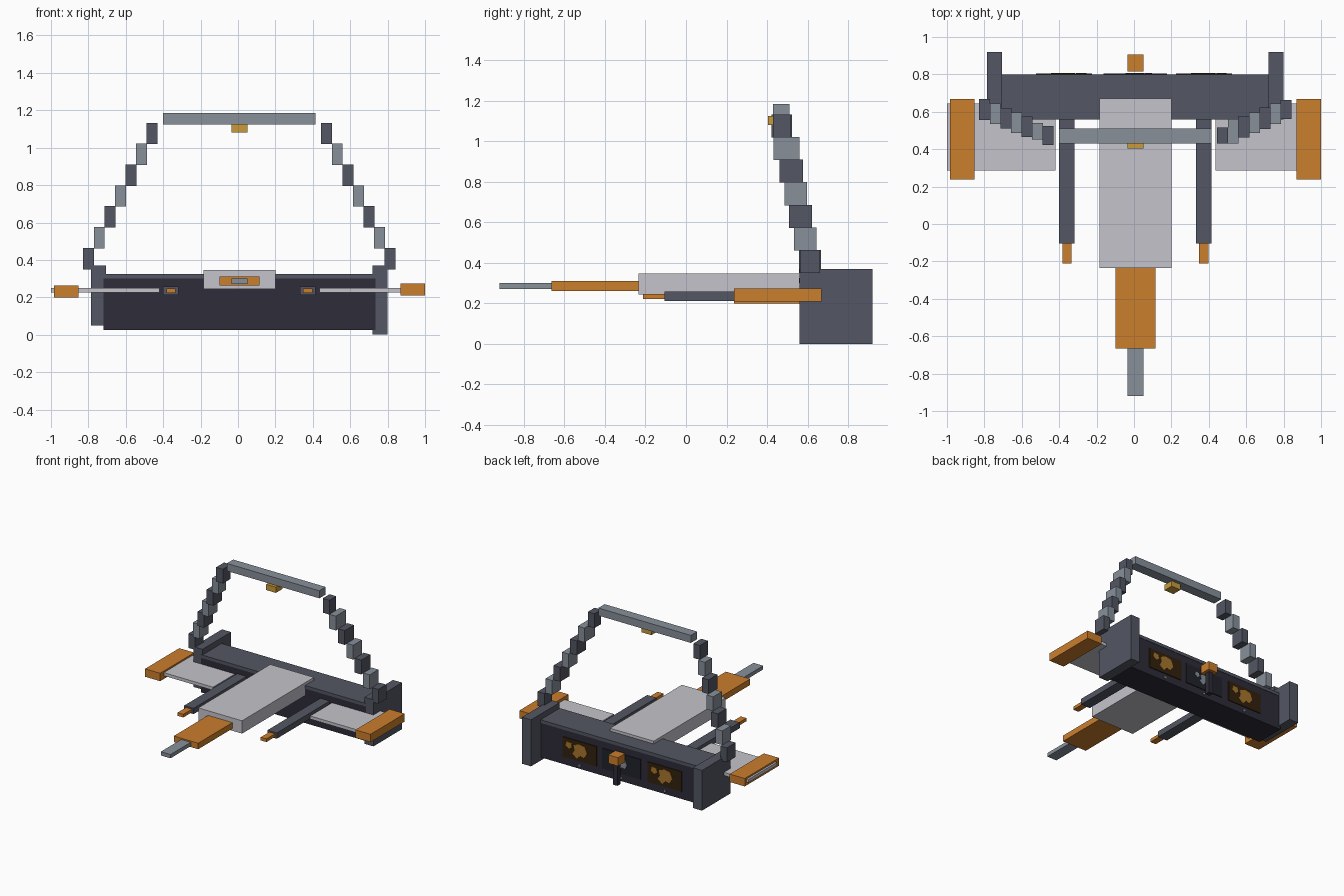
import bpy, bmesh
from mathutils import Matrix, Vector

if "Cube" in bpy.data.objects:
    bpy.data.objects.remove(bpy.data.objects["Cube"], do_unlink=True)

CX = 0.0075  # symmetry plane


def material(name, hex_code):
    rgb = [int(hex_code[i:i + 2], 16) / 255 for i in (0, 2, 4)]
    lin = [c / 12.92 if c <= 0.04045 else ((c + 0.055) / 1.055) ** 2.4 for c in rgb]
    m = bpy.data.materials.new(name)
    m.use_nodes = True
    m.diffuse_color = (*lin, 1)
    m.node_tree.nodes["Principled BSDF"].inputs["Base Color"].default_value = (*lin, 1)
    return m


slate = material("slate", "535763")
steel = material("steel", "87909a")
pale = material("pale_grey", "c4c4cb")
orange = material("orange", "cb7e2c")
navy = material("dark_navy", "2e2c38")
gold = material("gold", "c99b3c")
brown = material("screen_brown", "30200c")
black = material("screen_black", "20232c")
amber = material("screen_amber", "a8762a")


def finish(name, bm, mat):
    bmesh.ops.recalc_face_normals(bm, faces=bm.faces)
    mesh = bpy.data.meshes.new(name)
    bm.to_mesh(mesh)
    bm.free()
    mesh.materials.append(mat)
    ob = bpy.data.objects.new(name, mesh)
    bpy.context.collection.objects.link(ob)
    return ob


def box(name, x, y, z, mat):
    """Box from three (min, max) ranges."""
    lo, hi = (Vector(v) for v in zip(x, y, z))
    bm = bmesh.new()
    bmesh.ops.create_cube(bm, size=1, matrix=Matrix.Translation((lo + hi) / 2)
                          @ Matrix.Diagonal((*(hi - lo), 1)))
    return finish(name, bm, mat)


def sided(inner, outer, side):
    """x range on one side of the symmetry plane."""
    return sorted((CX + side * inner, CX + side * outer))


def patch(name, cx, cz, points, mat):
    """Thin flat shape on the back screen."""
    bm = bmesh.new()
    face = bm.faces.new([bm.verts.new((cx + px, 0.804, cz + pz)) for px, pz in points])
    ext = bmesh.ops.extrude_face_region(bm, geom=[face])
    bmesh.ops.translate(bm, vec=(0, 0.003, 0),
                        verts=[v for v in ext["geom"] if isinstance(v, bmesh.types.BMVert)])
    finish(name, bm, mat)


# Console body
box("console_body", (-0.72, 0.735), (0.56, 0.797), (0.025, 0.3), navy)
box("console_top", (-0.72, 0.735), (0.558, 0.8), (0.3, 0.325), slate)

# Centre deck and stepped nose
box("centre_deck", (-0.185, 0.2), (-0.235, 0.67), (0.245, 0.347), pale)
box("centre_nose", (-0.1, 0.115), (-0.665, -0.2), (0.262, 0.31), orange)
box("nose_tip", (-0.035, 0.05), (-0.92, -0.66), (0.27, 0.3), steel)

# Side parts
depths = {1: (.10, .11, .115, .11, .115, .13, .085),
          -1: (.11, .11, .11, .11, .11, .09, .10)}
for side, label in ((1, "left"), (-1, "right")):
    left = side > 0
    box(label + "_end_plate", sided(0.7125, 0.7925, side), (0.56, 0.92),
        (0 if left else 0.05, 0.37), slate)
    box(label + "_wing", sided(0.4275, 0.985 if left else 1.0075, side),
        (0.285, 0.645), (0.225, 0.25), pale)
    low = 0.21 if left else 0.2
    box(label + "_wing_pod", sided(0.86, 0.9925, side), (0.238, 0.668),
        (low, low + 0.063), orange)
    box(label + "_rail", sided(0.325, 0.4075, side), (-0.105, 0.58), (0.212, 0.258), slate)
    box(label + "_rail_tip", sided(0.341, 0.391, side), (-0.212, -0.1), (0.222, 0.247), orange)
    # Stepped arch leg in alternating colours
    for i, depth in enumerate(depths[side]):
        outer = 0.835 - 0.0565 * i
        cy, z = 0.612 - 0.0232 * i, 0.35 + 0.1115 * i
        box(f"{label}_arch_block_{i + 1}", sided(outer - 0.0585, outer, side),
            (cy - depth / 2, cy + depth / 2), (z, z + 0.114), steel if i % 2 else slate)

# Arch crossbar and lamp
box("arch_crossbar", (-0.4, 0.415), (0.43, 0.51), (1.125, 1.185), steel)
box("arch_lamp", (-0.035, 0.05), (0.405, 0.485), (1.08, 1.126), gold)

# Lever behind the console
box("lever_post", (-0.012, 0.027), (0.84, 0.88), (0.025, 0.2), navy)
box("lever_handle", (-0.035, 0.05), (0.815, 0.905), (0.198, 0.265), orange)

# Back screens with raised flat shapes
large = [(-.07, .0), (-.05, .05), (.0, .06), (.05, .04), (.04, .0), (.06, -.03),
         (.02, -.06), (-.01, -.03), (-.04, -.04)]
small = [(.07, .05), (.11, .055), (.12, .02), (.09, .0), (.065, .02)]
for label, cx, half, back, ink in (("left", 0.375, 0.15, brown, amber),
                                   ("centre", 0.0075, 0.17, black, steel),
                                   ("right", -0.375, 0.15, brown, amber)):
    box(label + "_screen", (cx - half, cx + half), (0.796, 0.804), (0.085, 0.245), back)
    scale = 0.75 if label == "centre" else 1
    for part, pts in (("large", large), ("small", small)):
        patch(f"{label}_screen_{part}_shape", cx, 0.165,
              [(x * scale, z * scale) for x, z in pts], ink)
    box(label + "_button", (cx - 0.008, cx + 0.008), (0.796, 0.803), (0.045, 0.06), steel)
